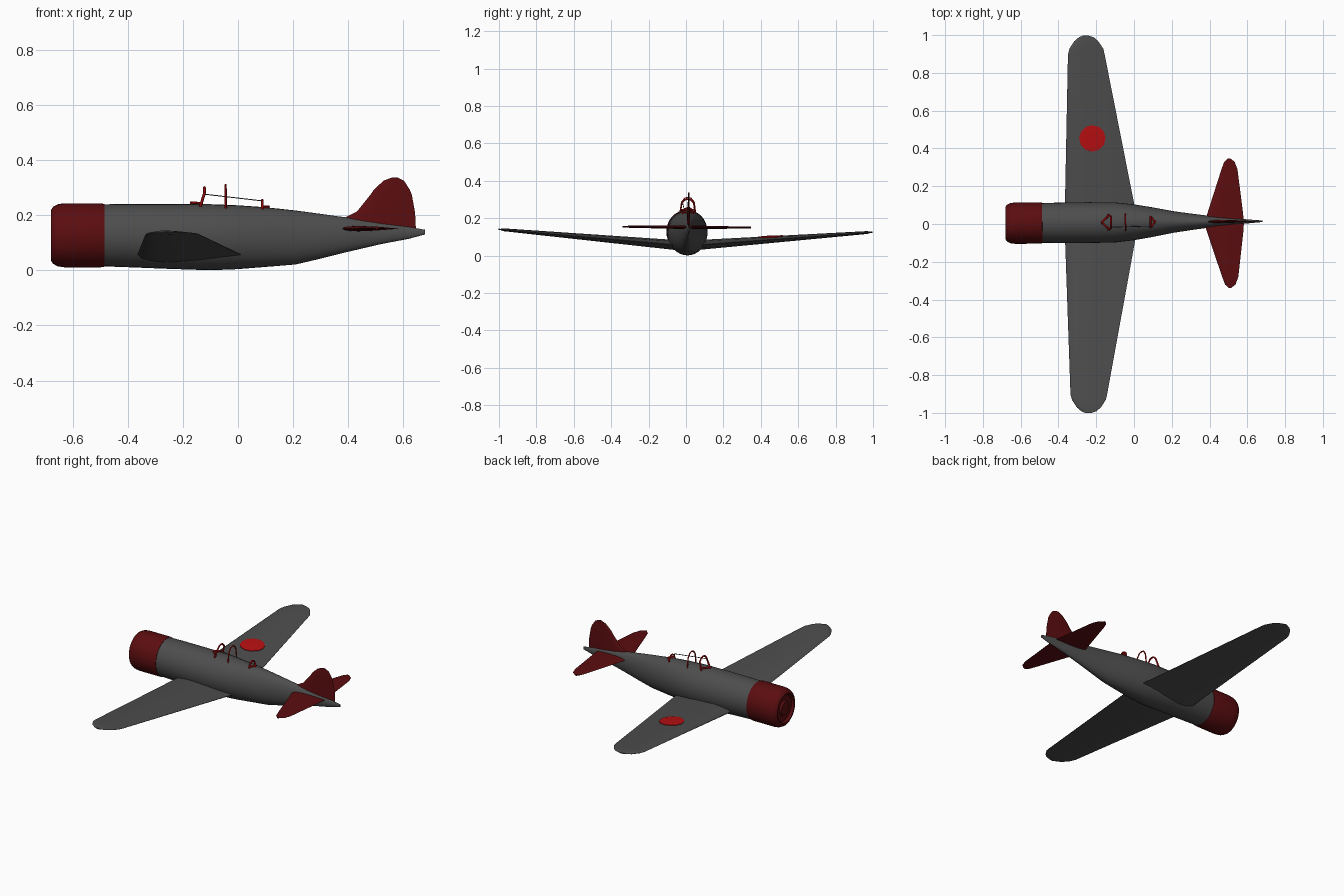
import bpy, bmesh, math
from mathutils import Matrix, Vector

if "Cube" in bpy.data.objects:
    bpy.data.objects.remove(bpy.data.objects["Cube"])

def mat(name, rgb):
    m = bpy.data.materials.new(name)
    m.diffuse_color = (*rgb, 1)
    m.use_nodes = True
    m.node_tree.nodes["Principled BSDF"].inputs["Base Color"].default_value = m.diffuse_color
    return m

GREY = mat("dark grey", (0.075, 0.075, 0.075))
MAROON = mat("dark red", (0.105, 0.004, 0.005))
RED = mat("bright red", (0.48, 0.005, 0.006))

# the whole aircraft sits with a very slight yaw and roll
P = Vector((0, 0, 0.1))
TILT = (Matrix.Rotation(0.0075, 4, 'Z') @ Matrix.Translation(P)
        @ Matrix.Rotation(-0.0075, 4, 'X') @ Matrix.Translation(-P))
YC = 0.009  # fuselage centre line

def finish(ob, angle):
    ob.matrix_world = TILT
    bpy.ops.object.select_all(action='DESELECT')
    ob.select_set(True)
    bpy.context.view_layer.objects.active = ob
    bpy.ops.object.shade_smooth_by_angle(angle=math.radians(angle))
    return ob

def loft(name, rings, material, angle=40):
    """Skin a list of equal-length point rings and cap both ends."""
    bm = bmesh.new()
    vr = [[bm.verts.new(p) for p in r] for r in rings]
    n = len(vr[0])
    for a, b in zip(vr, vr[1:]):
        for i in range(n):
            j = (i + 1) % n
            bm.faces.new((a[i], a[j], b[j], b[i]))
    bm.faces.new(vr[0])
    bm.faces.new(vr[-1])
    bmesh.ops.recalc_face_normals(bm, faces=bm.faces)
    me = bpy.data.meshes.new(name)
    bm.to_mesh(me)
    bm.free()
    me.materials.append(material)
    ob = bpy.data.objects.new(name, me)
    bpy.context.collection.objects.link(ob)
    return finish(ob, angle)

def ellipse(x, half_w, bottom, top, n=32):
    c, h = (top + bottom) / 2, (top - bottom) / 2
    return [(x, YC + half_w * math.cos(2 * math.pi * i / n),
             c + h * math.sin(2 * math.pi * i / n)) for i in range(n)]

# fuselage: x, half width, bottom, top
loft("fuselage", [ellipse(*s) for s in [
    (-0.52, 0.104, 0.016, 0.240), (-0.40, 0.107, 0.012, 0.242),
    (-0.25, 0.108, 0.006, 0.242), (-0.10, 0.106, 0.001, 0.241),
    (0.00, 0.095, 0.005, 0.237), (0.10, 0.078, 0.013, 0.230),
    (0.21, 0.057, 0.022, 0.218), (0.30, 0.044, 0.043, 0.206),
    (0.40, 0.031, 0.068, 0.192), (0.52, 0.018, 0.096, 0.174),
    (0.62, 0.009, 0.115, 0.159), (0.68, 0.004, 0.131, 0.148)]], GREY)

# engine cowling with recessed front opening and hub
loft("engine_cowling", [ellipse(x, r * 0.94, 0.128 - r, 0.128 + r) for x, r in [
    (-0.484, 0.106), (-0.486, 0.114), (-0.50, 0.1165), (-0.63, 0.1165),
    (-0.655, 0.113), (-0.672, 0.104), (-0.68, 0.092), (-0.678, 0.084),
    (-0.664, 0.078), (-0.662, 0.045), (-0.674, 0.040), (-0.677, 0.02)]], MAROON)

# flying surfaces share one aerofoil: chord fraction, half thickness
FOIL = [(0, 0), (0.04, 0.5), (0.14, 0.85), (0.3, 1), (0.6, 0.72), (1, 0.05)]
LOOP = FOIL + [(t, -h) for t, h in FOIL[:0:-1]]

def foil_ring(span, le, te, z, thick, upright=False):
    ring = []
    for t, h in LOOP:
        x, o = le + t * (te - le), h * thick / 2
        ring.append((x, YC + o, span) if upright else (x, span, z + o))
    return ring

def wing_z(y):
    return 0.052 + 0.081 * abs(y)

def wing_thick(y):
    return 0.056 - 0.042 * abs(y)

def both_sides(half):
    return [(-s, l, t) for s, l, t in half[::-1]] + [p for p in half if p[0] > 0]

# main wing, tip to tip: span, leading edge, trailing edge
WING = [(0, -0.367, 0.022), (0.1, -0.365, 0.003), (0.5, -0.354, -0.073),
        (0.9, -0.343, -0.149), (0.93, -0.335, -0.156), (0.97, -0.309, -0.183),
        (0.99, -0.285, -0.206), (1.0, -0.262, -0.235)]
loft("main_wing", [foil_ring(s, l, t, wing_z(s), wing_thick(s) * (0.5 if abs(s) > 0.98 else 1))
                   for s, l, t in both_sides(WING)], GREY, 35)

# tailplane
TAIL = [(0, 0.372, 0.582), (0.05, 0.388, 0.578), (0.285, 0.465, 0.55),
        (0.325, 0.480, 0.535), (0.343, 0.498, 0.512)]
loft("tailplane", [foil_ring(s, l, t, 0.152, 0.020 - 0.03 * abs(s))
                   for s, l, t in both_sides(TAIL)], MAROON, 35)

# tail fin
FIN = [(0.145, 0.37, 0.647), (0.193, 0.39, 0.645), (0.215, 0.433, 0.643),
       (0.276, 0.482, 0.632), (0.295, 0.495, 0.624), (0.327, 0.53, 0.603),
       (0.338, 0.56, 0.58)]
loft("tail_fin", [foil_ring(z, l, t, 0, 0.020 - 0.07 * (z - 0.145), True)
                  for z, l, t in FIN], MAROON, 35)

# round wing marking, a thin plate following the wing's upper skin
def skin(x, y):
    le, te = -0.367 + 0.027 * y, 0.022 - 0.19 * y
    f = (x - le) / (te - le)
    for (a, p), (b, q) in zip(FOIL, FOIL[1:]):
        if f <= b:
            return wing_z(y) + wing_thick(y) / 2 * (p + (q - p) * (f - a) / (b - a))

def marking_ring(r, lift):
    pts = []
    for i in range(12):
        a = math.tau * i / 12
        x, y = -0.217 + r * math.cos(a), 0.455 + r * math.sin(a)
        pts.append((x, y, skin(x, y) + lift))
    return pts

loft("wing_marking", [marking_ring(0.07, -0.003), marking_ring(0.07, 0.003),
                      marking_ring(0.045, 0.004), marking_ring(0.01, 0.004)], RED, 30)

# canopy frame tubes
def tube(name, paths, radius, material):
    cu = bpy.data.curves.new(name, 'CURVE')
    cu.dimensions = '3D'
    cu.bevel_depth = radius
    cu.bevel_resolution = 1
    cu.use_fill_caps = True
    for path in paths:
        sp = cu.splines.new('POLY')
        sp.points.add(len(path) - 1)
        for pt, (x, y, z) in zip(sp.points, path):
            pt.co = (x, y + YC, z, 1)
    cu.materials.append(material)
    ob = bpy.data.objects.new(name, cu)
    bpy.context.collection.objects.link(ob)
    bpy.ops.object.select_all(action='DESELECT')
    ob.select_set(True)
    bpy.context.view_layer.objects.active = ob
    bpy.ops.object.convert(target='MESH')
    finish(bpy.context.view_layer.objects.active, 50)

def hoop(x0, x1, w, z0, z1):
    s = [(x0, w, z0), (x1, w * 0.8, z0 + 0.7 * (z1 - z0)), (x1, w * 0.4, z1 - 0.004)]
    return s + [(x1, 0, z1)] + [(x, -y, z) for x, y, z in s[::-1]]

def struts(nose, x, w, z):
    return [[nose, (x, sd * w, z)] for sd in (-1, 1)]

tube("windshield_frame", [hoop(-0.137, -0.122, 0.04, 0.232, 0.302)]
     + struts((-0.172, 0, 0.247), -0.13, 0.038, 0.244), 0.005, RED)
tube("canopy_hoop", [hoop(-0.045, -0.045, 0.042, 0.225, 0.311)], 0.004, RED)
tube("rear_canopy_frame", [hoop(0.088, 0.088, 0.028, 0.222, 0.256)]
     + struts((0.112, 0, 0.232), 0.09, 0.026, 0.232), 0.005, RED)
tube("canopy_rail", [[(-0.12, -0.026, 0.277), (0.088, -0.022, 0.253)]], 0.002, GREY)
